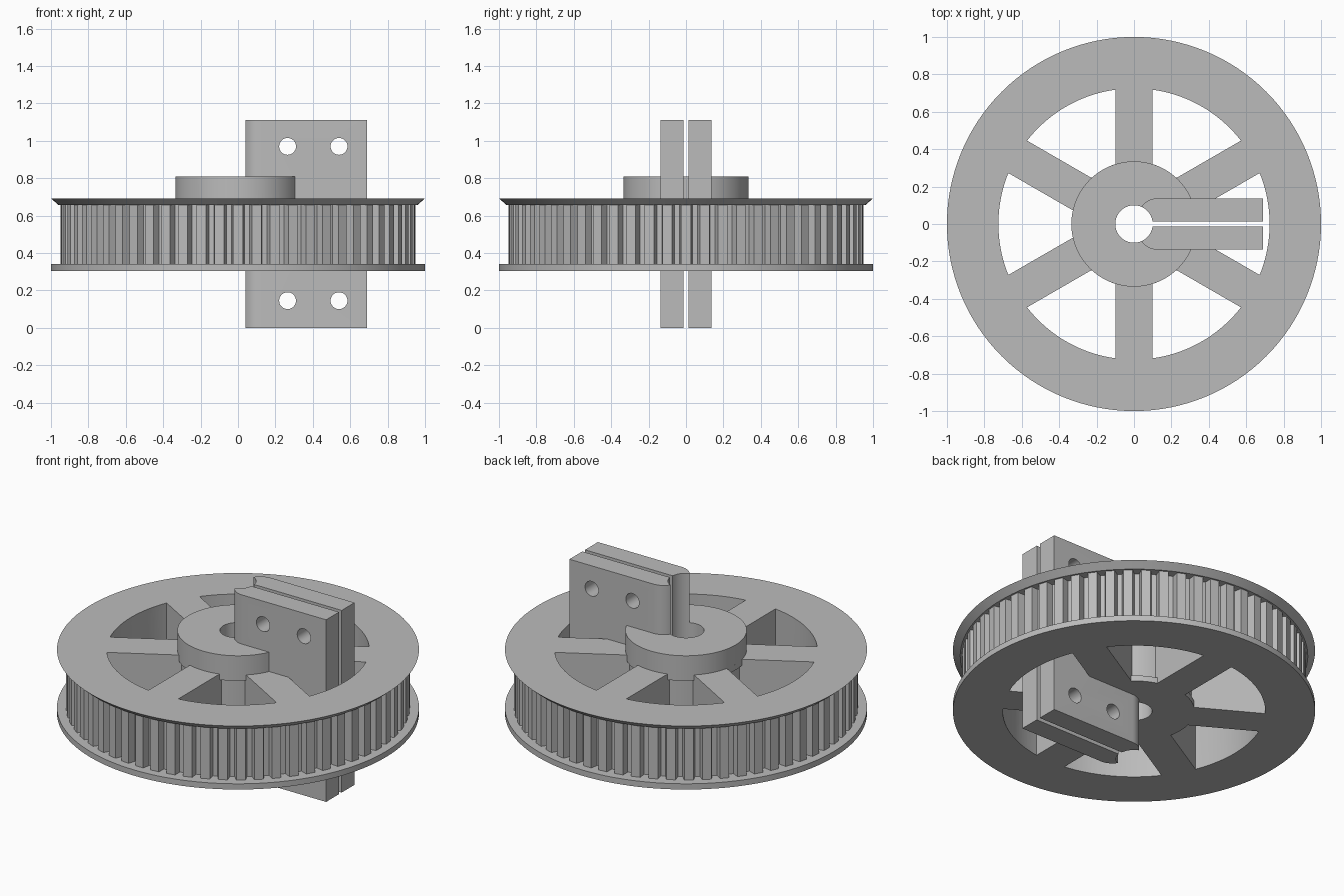
import bpy
import bmesh
from math import sin, cos, asin, pi, radians

cube = bpy.data.objects.get("Cube")
if cube:
    bpy.data.objects.remove(cube, do_unlink=True)

GREY = (0.5, 0.5, 0.5, 1)
metal = bpy.data.materials.new("plain grey")
metal.use_nodes = True
metal.diffuse_color = GREY
metal.node_tree.nodes["Principled BSDF"].inputs["Base Color"].default_value = GREY

# Heights of the wheel
BASE, LOW, HIGH, TOP, HUB_TOP, CLAMP_TOP = 0.305, 0.34, 0.657, 0.692, 0.81, 1.11
TEETH = 60


def arc(radius, start, end, steps, cx=0, cy=0):
    angles = [start + (end - start) * i / steps for i in range(steps + 1)]
    return [(cx + radius * cos(a), cy + radius * sin(a)) for a in angles]


def circle(radius, steps=128, cx=0, cy=0):
    return arc(radius, 0, 2 * pi, steps, cx, cy)[:-1]


def prism(name, outline, z0, z1, top_outline=None):
    """Solid between an outline at z0 and a matching one at z1."""
    bm = bmesh.new()
    low = [bm.verts.new((x, y, z0)) for x, y in outline]
    high = [bm.verts.new((x, y, z1)) for x, y in top_outline or outline]
    bm.faces.new(low[::-1])
    bm.faces.new(high)
    for i in range(len(low)):
        j = (i + 1) % len(low)
        bm.faces.new((low[i], low[j], high[j], high[i]))
    bmesh.ops.recalc_face_normals(bm, faces=bm.faces)
    mesh = bpy.data.meshes.new(name)
    bm.to_mesh(mesh)
    bm.free()
    mesh.materials.append(metal)
    obj = bpy.data.objects.new(name, mesh)
    bpy.context.collection.objects.link(obj)
    return obj


def combine(target, other, operation):
    mod = target.modifiers.new("join", "BOOLEAN")
    mod.operation = operation
    mod.solver = "EXACT"
    mod.object = other
    bpy.context.view_layer.objects.active = target
    bpy.ops.object.modifier_apply(modifier=mod.name)
    bpy.data.objects.remove(other, do_unlink=True)


# Toothed belt drum
tooth_outline = []
for i in range(TEETH):
    middle = 2 * pi * i / TEETH
    for radius, step in ((0.905, -0.36), (0.95, -0.26), (0.95, 0.26), (0.905, 0.36)):
        a = middle + step * 2 * pi / TEETH
        tooth_outline.append((radius * cos(a), radius * sin(a)))
pulley = prism("toothed_pulley", tooth_outline, LOW - 0.01, HIGH + 0.01)

# Flat lower flange, bevelled upper flange and raised hub
combine(pulley, prism("lower_flange", circle(1), BASE, LOW), "UNION")
combine(pulley, prism("upper_flange", circle(0.96), HIGH, TOP, circle(1)), "UNION")
combine(pulley, prism("hub", circle(0.335, 96), HIGH + 0.01, HUB_TOP), "UNION")


# Pockets that leave six straight spokes; the core is slightly slimmer inside
def pocket(inner, z0, z1, turn):
    half_out = radians(30) - asin(0.1 / 0.725)
    half_in = radians(30) - asin(0.1 / inner)
    outline = arc(0.725, turn - half_out, turn + half_out, 20)
    outline += arc(inner, turn + half_in, turn - half_in, 8)
    return prism("pocket", outline, z0, z1)


for i in range(6):
    turn = i * pi / 3
    combine(pulley, pocket(0.335, BASE - 0.1, TOP + 0.0005, turn), "DIFFERENCE")
    combine(pulley, pocket(0.32, LOW, HIGH, turn), "DIFFERENCE")

# Clamp block with rounded inner corners
side = arc(0.1, pi / 2, pi, 12, 0.124, 0.037)
clamp_outline = [(0.69, 0.137)] + side
clamp_outline += [(x, -y) for x, y in reversed(clamp_outline)]
combine(pulley, prism("clamp", clamp_outline, 0, CLAMP_TOP), "UNION")

# Shaft bore and the slit between the clamp jaws
combine(pulley, prism("bore", circle(0.1, 64), -0.1, 1.3), "DIFFERENCE")
slit = [(0.05, -0.013), (0.71, -0.013), (0.71, 0.013), (0.05, 0.013)]
combine(pulley, prism("slit", slit, -0.1, 1.3), "DIFFERENCE")

# Bolt holes across both jaws
for x in (0.265, 0.54):
    for z in (0.145, 0.97):
        bolt = prism("bolt_hole", circle(0.045, 32), -0.3, 0.3)
        bolt.rotation_euler.x = pi / 2
        bolt.location = (x, 0, z)
        bpy.context.view_layer.update()
        combine(pulley, bolt, "DIFFERENCE")

# Smooth round walls, crisp edges
bpy.ops.object.select_all(action="DESELECT")
pulley.select_set(True)
bpy.context.view_layer.objects.active = pulley
bpy.ops.object.shade_smooth_by_angle(angle=radians(25))
